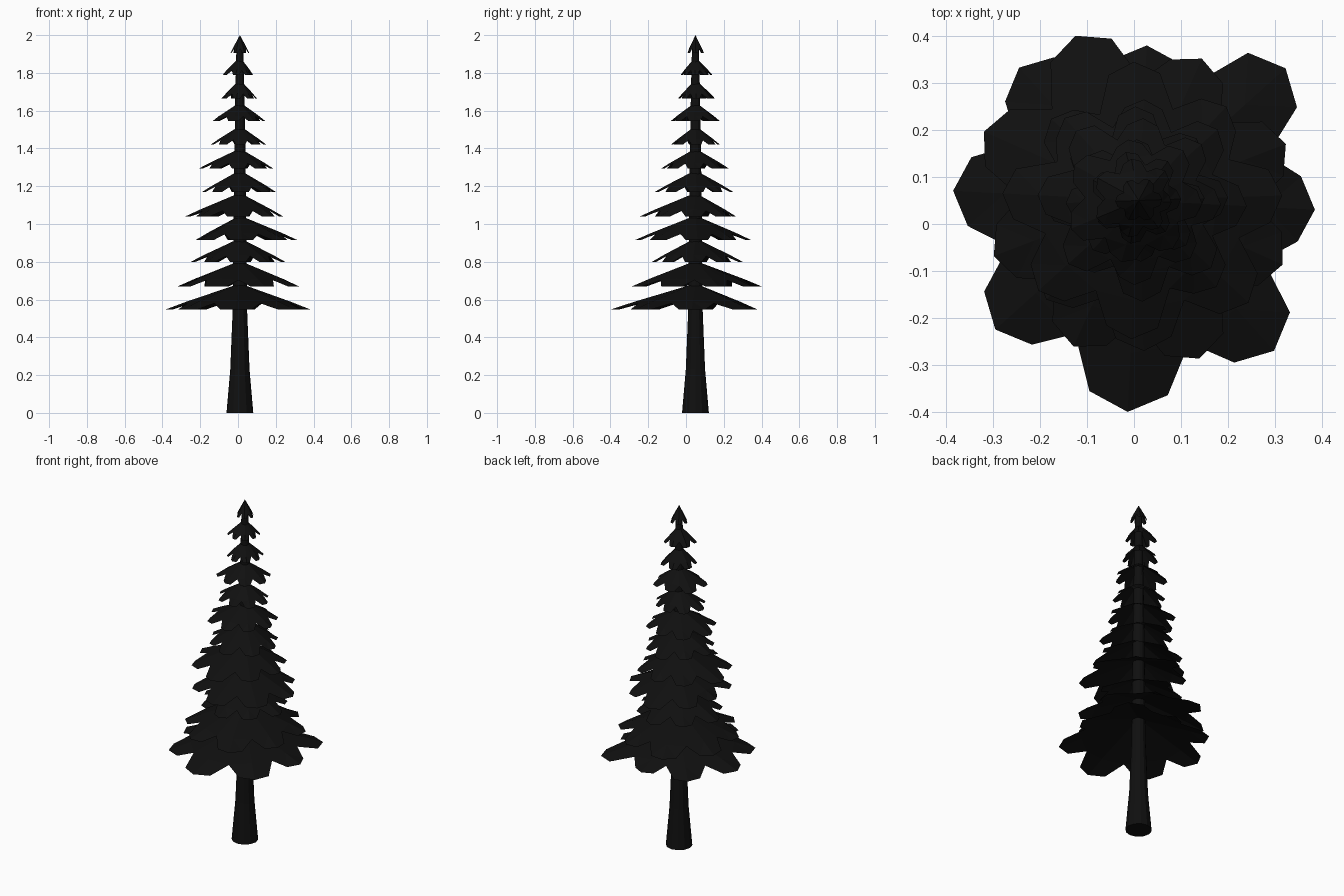
import bpy, bmesh, math, random

if "Cube" in bpy.data.objects:
    bpy.data.objects.remove(bpy.data.objects["Cube"])

random.seed(4)
CX, CY = 0.01, 0.05

mat = bpy.data.materials.new("dark")
mat.diffuse_color = (0.005, 0.005, 0.005, 1)
mat.use_nodes = True
mat.node_tree.nodes["Principled BSDF"].inputs["Base Color"].default_value = mat.diffuse_color


def finish(name, bm):
    me = bpy.data.meshes.new(name)
    bm.to_mesh(me)
    bm.free()
    me.materials.append(mat)
    ob = bpy.data.objects.new(name, me)
    bpy.context.collection.objects.link(ob)


# trunk: flared, tapering lathe
bm = bmesh.new()
N = 12
rings = []
for r, z in [(0.071, 0), (0.051, 0.23), (0.038, 0.55), (0.032, 1.2), (0.024, 1.7), (0.018, 1.95)]:
    rings.append([bm.verts.new((CX + r * math.cos(2 * math.pi * i / N),
                                CY + r * math.sin(2 * math.pi * i / N), z)) for i in range(N)])
for a, b in zip(rings, rings[1:]):
    for i in range(N):
        bm.faces.new((a[i], a[(i + 1) % N], b[(i + 1) % N], b[i]))
bm.faces.new(rings[0][::-1])
bm.faces.new(rings[-1])
finish("trunk", bm)


def tier(name, ztop, ztip, lengths, start):
    """Drooping skirt of leaf lobes with three-sided tips."""
    bm = bmesh.new()
    n = len(lengths)
    step = 2 * math.pi / n
    drop = ztop - ztip

    def pt(r, a, z):
        return bm.verts.new((CX + r * math.cos(a), CY + r * math.sin(a), z))

    apex = pt(0, 0, ztop)
    valleys = []
    for i in range(n):
        mean = (lengths[i - 1] + lengths[i]) / 2
        valleys.append(pt(0.73 * mean, start + (i - 0.5) * step, ztop - 0.76 * drop))
    for i, L in enumerate(lengths):
        a = start + i * step
        da = math.atan(0.185 / 0.91) * 8 / n
        tip = pt(L, a, ztip)
        ridge = pt(0.72 * L, a, ztop - 0.70 * drop)
        s0 = pt(0.93 * L, a - da, ztip)
        s1 = pt(0.93 * L, a + da, ztip)
        v0, v1 = valleys[i], valleys[(i + 1) % n]
        for f in ((apex, v0, ridge), (apex, ridge, v1), (ridge, v0, s0),
                  (ridge, s0, tip), (ridge, tip, s1), (ridge, s1, v1)):
            bm.faces.new(f)
    finish(name, bm)


# lowest two tiers, lobe by lobe
tier("branches_1", 0.685, 0.547, [.375, .42, .33, .38, .395, .41, .45, .43], math.radians(-3))
tier("branches_2", 0.805, 0.67, [.335, .33, .375, .36, .33, .34, .36, .335], math.radians(21))

# upper tiers: top z, tip z, reach to right, back, left, front, lobe count
upper = [
    (0.925, 0.80, .24, .25, .26, .23, 8),
    (1.045, 0.915, .305, .295, .235, .32, 8),
    (1.165, 1.04, .23, .215, .29, .295, 8),
    (1.285, 1.17, .19, .20, .20, .215, 8),
    (1.40, 1.295, .175, .175, .215, .18, 8),
    (1.52, 1.42, .14, .13, .155, .13, 8),
    (1.645, 1.545, .135, .14, .165, .135, 7),
    (1.765, 1.665, .09, .12, .095, .095, 7),
    (1.885, 1.79, .07, .09, .10, .08, 7),
    (2.0, 1.905, .05, .05, .05, .05, 6),
]
for k, (zt, zb, *reach, n) in enumerate(upper):
    start = math.radians(-3 if k % 2 == 0 else 2)
    lengths = []
    for i in range(n):
        q = (4 * i / n) % 4
        j, t = int(q), q % 1
        L = reach[j] * (1 - t) + reach[(j + 1) % 4] * t
        lengths.append(L * (random.uniform(0.9, 1.05) if t else 1))
    tier(f"branches_{k + 3}", zt, zb, lengths, start)
